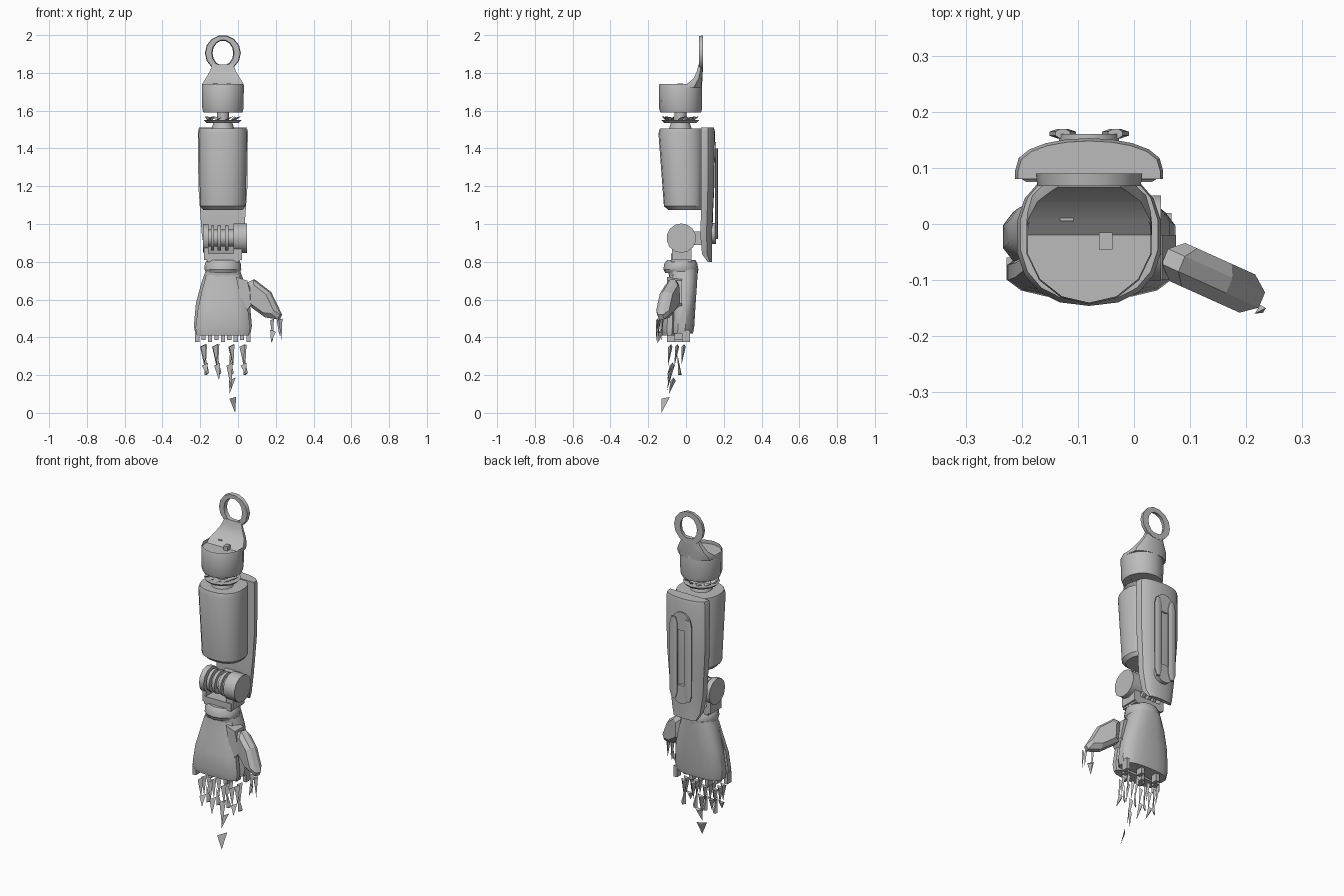
import bpy, bmesh, math, random
from mathutils import Vector

random.seed(4)
if "Cube" in bpy.data.objects:
    bpy.data.objects.remove(bpy.data.objects["Cube"])

CX = -0.08  # centre line of the arm
grey = bpy.data.materials.new("neutral grey")
grey.use_nodes = True
grey.diffuse_color = (0.5, 0.5, 0.5, 1)
grey.node_tree.nodes["Principled BSDF"].inputs["Base Color"].default_value = (0.5, 0.5, 0.5, 1)


def finish(name, bm, smooth=True):
    bmesh.ops.recalc_face_normals(bm, faces=bm.faces)
    mesh = bpy.data.meshes.new(name)
    bm.to_mesh(mesh)
    bm.free()
    ob = bpy.data.objects.new(name, mesh)
    bpy.context.collection.objects.link(ob)
    mesh.materials.append(grey)
    if smooth:
        bpy.ops.object.select_all(action="DESELECT")
        ob.select_set(True)
        bpy.context.view_layer.objects.active = ob
        bpy.ops.object.shade_smooth_by_angle(angle=math.radians(32))
    return ob


def loft(name, rings, smooth=True, recess=0):
    """Skin a stack of equal-length point rings and cap both ends."""
    bm = bmesh.new()
    loops = [[bm.verts.new(p) for p in ring] for ring in rings]
    n = len(loops[0])
    for a, b in zip(loops, loops[1:]):
        for i in range(n):
            j = (i + 1) % n
            bm.faces.new((a[i], a[j], b[j], b[i]))
    bm.faces.new(loops[0])
    top = bm.faces.new(loops[-1])
    if recess:
        bmesh.ops.inset_region(bm, faces=[top], thickness=0.012)
        bmesh.ops.translate(bm, verts=top.verts, vec=(0, 0, -recess))
    return finish(name, bm, smooth)


def oval(z, rx, y0, y1, n=16, power=1.0, cx=CX):
    """Rounded section at height z, spanning y0..y1."""
    pts = []
    for i in range(n):
        a = math.tau * (i + 0.5) / n
        c, s = math.cos(a), math.sin(a)
        x = math.copysign(abs(c) ** power, c)
        y = math.copysign(abs(s) ** power, s)
        pts.append((cx + rx * x, (y0 + y1) / 2 + (y1 - y0) / 2 * y, z))
    return pts


def arch(z, w, y0, y1, n=8):
    """D-shaped section: flat front at y0, bowed back at y1."""
    pts = [(CX - w, y0, z), (CX + w, y0, z)]
    for i in range(n + 1):
        a = math.pi * i / n
        pts.append((CX + w * math.cos(a), y0 + (y1 - y0) * (0.2 + 0.8 * math.sin(a) ** 0.8), z))
    return pts


def rod(name, a, b, r, n=12, r2=None):
    """Cylinder or cone from a to b."""
    a, b = Vector(a), Vector(b)
    bm = bmesh.new()
    bmesh.ops.create_cone(bm, cap_ends=True, segments=n, radius1=r,
                          radius2=r if r2 is None else r2, depth=(b - a).length)
    bm.transform((b - a).to_track_quat("Z", "Y").to_matrix().to_4x4())
    bmesh.ops.translate(bm, verts=bm.verts, vec=(a + b) / 2)
    return finish(name, bm, n > 6)


def hull(name, pts):
    bm = bmesh.new()
    for p in pts:
        bm.verts.new(p)
    bmesh.ops.convex_hull(bm, input=bm.verts)
    return finish(name, bm, False)


def box(name, lo, hi):
    return hull(name, [(x, y, z) for x in (lo[0], hi[0]) for y in (lo[1], hi[1]) for z in (lo[2], hi[2])])


def shard(name, top, tip, w):
    """Thin triangular sliver."""
    x, y, z = top
    hull(name, [(x - w, y - w, z), (x + w, y, z + w), (x, y + w * 0.6, z), tip])


# Hanging ring
bm = bmesh.new()
loops = []
for y, rx, rz in ((0.068, 0.092, 0.092), (0.09, 0.095, 0.095), (0.09, 0.055, 0.066), (0.068, 0.06, 0.07)):
    loops.append([bm.verts.new((CX + rx * math.cos(math.tau * i / 14), y,
                                1.905 + rz * math.sin(math.tau * i / 14))) for i in range(14)])
for k in range(4):
    a, b = loops[k], loops[(k + 1) % 4]
    for i in range(14):
        j = (i + 1) % 14
        bm.faces.new((a[i], a[j], b[j], b[i]))
finish("hanging_ring", bm)

# Neck sweeping up from the cup to the ring
loft("neck", [arch(z, w, a, b) for z, w, a, b in (
    (1.72, 0.112, -0.02, 0.085), (1.74, 0.11, 0.005, 0.085), (1.77, 0.092, 0.04, 0.087),
    (1.81, 0.068, 0.058, 0.089), (1.845, 0.055, 0.066, 0.09))])

# Upper cup
loft("elbow_cup", [oval(z, r, a, b, 14) for z, r, a, b in (
    (1.59, 0.106, -0.135, 0.08), (1.61, 0.112, -0.142, 0.085),
    (1.735, 0.114, -0.143, 0.086), (1.74, 0.112, -0.14, 0.085))], recess=0.02)
for x, y in ((-0.12, 0.02), (-0.09, 0.04), (-0.05, -0.03)):
    box("cup_clip", (x - 0.012, y - 0.015, 1.71), (x + 0.012, y + 0.015, 1.745))

# Elbow pivot between cup and forearm
rod("elbow_stem", (CX, -0.03, 1.49), (CX, -0.03, 1.61), 0.032)
rod("elbow_hub", (CX, -0.03, 1.505), (CX, -0.03, 1.535), 0.06, 12, 0.05)
rod("elbow_flange", (CX, -0.03, 1.535), (CX, -0.03, 1.55), 0.085, 12, 0.1)
for i in range(10):
    a = math.tau * i / 10
    shard("flange_tooth", (CX + 0.07 * math.cos(a), -0.03 + 0.07 * math.sin(a), 1.55),
          (CX + 0.1 * math.cos(a + 0.3), -0.03 + 0.1 * math.sin(a + 0.3), 1.57), 0.014)

# Forearm barrel and long rear shell
loft("forearm_barrel", [oval(z, r, a, b, 18, 0.85) for z, r, a, b in (
    (1.075, 0.105, -0.095, 0.09), (1.095, 0.122, -0.117, 0.1),
    (1.48, 0.13, -0.146, 0.1), (1.505, 0.124, -0.138, 0.1))])
loft("forearm_shell", [arch(z, w, a, b, 10) for z, w, a, b in (
    (0.80, 0.075, 0.115, 0.138), (0.84, 0.095, 0.085, 0.138), (0.95, 0.112, 0.075, 0.14),
    (1.06, 0.12, 0.08, 0.143), (1.2, 0.13, 0.08, 0.15), (1.49, 0.132, 0.08, 0.153), (1.51, 0.127, 0.08, 0.148))])

# Rear pistons with round end mounts
for side in (-1, 1):
    x = CX + side * 0.047
    loft("rear_piston", [oval(z, r, 0.152, 0.17, 8, cx=x) for z, r in (
        (0.92, 0.012), (0.96, 0.026), (1.36, 0.026), (1.4, 0.014))])
for z in (0.95, 1.38):
    rod("piston_mount", (CX, 0.125, z), (CX, 0.16, z), 0.055, 14)

# Wrist pivot: motor disc, axle, yoke and link to the shell
YW, ZW = -0.025, 0.925
rod("wrist_motor", (-0.025, YW, ZW), (0.048, YW, ZW), 0.078, 14)
rod("wrist_axle", (-0.16, YW, ZW), (-0.02, YW, ZW), 0.045, 12)
for x in (-0.135, -0.1, -0.06):
    rod("axle_collar", (x - 0.009, YW, ZW), (x + 0.009, YW, ZW), 0.066, 12)
rod("yoke_cheek", (-0.185, YW, ZW), (-0.155, YW, ZW), 0.075, 12)
box("yoke_arm", (-0.18, -0.075, 0.81), (-0.155, 0.03, ZW))
box("yoke_arm", (-0.025, -0.075, 0.81), (0.02, 0.03, ZW))
box("yoke_base", (-0.165, -0.08, 0.8), (0.01, 0.03, 0.845))
box("shell_link", (-0.13, 0.02, 0.89), (-0.03, 0.1, 0.96))

# Wrist ring
loft("wrist_ring", [oval(z, r, a, b, 14) for z, r, a, b in (
    (0.74, 0.09, -0.11, 0.062), (0.76, 0.1, -0.12, 0.066),
    (0.79, 0.098, -0.115, 0.06), (0.81, 0.085, -0.1, 0.05))])

# Hand: rear shell wraps forward, palm plate sits in front
loft("hand_shell", [oval(z, r, a, b, 16, 0.75) for z, r, a, b in (
    (0.42, 0.148, -0.09, 0.038), (0.46, 0.156, -0.09, 0.045), (0.58, 0.145, -0.08, 0.052),
    (0.69, 0.115, -0.08, 0.06), (0.76, 0.09, -0.1, 0.063))])
loft("palm_plate", [oval(z, r, a, b, 14, 0.8) for z, r, a, b in (
    (0.41, 0.14, -0.125, -0.05), (0.45, 0.148, -0.133, -0.04), (0.55, 0.135, -0.125, -0.04),
    (0.66, 0.11, -0.1, -0.03), (0.73, 0.09, -0.09, -0.03))])

# Knuckle stubs and sliver fingers
for i in range(9):
    x = CX - 0.135 + i * 0.034
    y = -0.08 + 0.04 * (i % 3)
    box("knuckle", (x - 0.012, y - 0.02, 0.375 + 0.01 * (i % 2)), (x + 0.01, y + 0.02, 0.44))
for x, drop in ((-0.175, 0.2), (-0.11, 0.17), (-0.045, 0.12), (0.03, 0.2)):
    for k in range(3):
        px = x + random.uniform(-0.015, 0.015)
        py = -0.08 + 0.035 * k
        shard("finger_base", (px, py, 0.35), (px + 0.008, py - 0.015, 0.25), 0.014)
    shard("finger_tip", (x, -0.07, 0.25), (x + 0.01, -0.1, drop), 0.016)
    shard("finger_tip", (x + 0.01, -0.03, 0.2), (x, -0.045, 0.31), 0.012)
shard("long_finger_middle", (-0.03, -0.065, 0.17), (-0.045, -0.09, 0.1), 0.018)
hull("long_finger_end", [(-0.045, -0.13, 0.075), (-0.01, -0.085, 0.085), (-0.02, -0.1, 0.07), (-0.015, -0.13, 0.0)])

# Thumb: base block, bevelled main segment, slivers at the tip
hull("thumb_base", [(x, y, z) for x, z in ((-0.01, 0.72), (0.05, 0.7), (0.075, 0.58), (0.03, 0.52))
                    for y in (-0.1, -0.02)])
outline = [(0.055, 0.69), (0.085, 0.705), (0.17, 0.64), (0.228, 0.52), (0.215, 0.495), (0.15, 0.505), (0.06, 0.57)]
pts = []
for offset, scale in ((-1, 0.72), (-0.4, 1), (0.4, 1), (1, 0.72)):
    for x, z in outline:
        x, z = 0.135 + (x - 0.135) * scale, 0.6 + (z - 0.6) * scale
        pts.append((x + 0.014 * offset, -0.06 - 0.45 * (x - 0.06) + 0.034 * offset, z))
hull("thumb_segment", pts)
for x, y, z in ((0.18, -0.125, 0.37), (0.215, -0.14, 0.4), (0.225, -0.15, 0.38)):
    shard("thumb_tip", (x, y, 0.49), (x + 0.005, y - 0.008, z), 0.01)
hull("thumb_nail", [(0.17, -0.13, 0.44), (0.2, -0.15, 0.43), (0.185, -0.12, 0.42), (0.175, -0.15, 0.37)])
